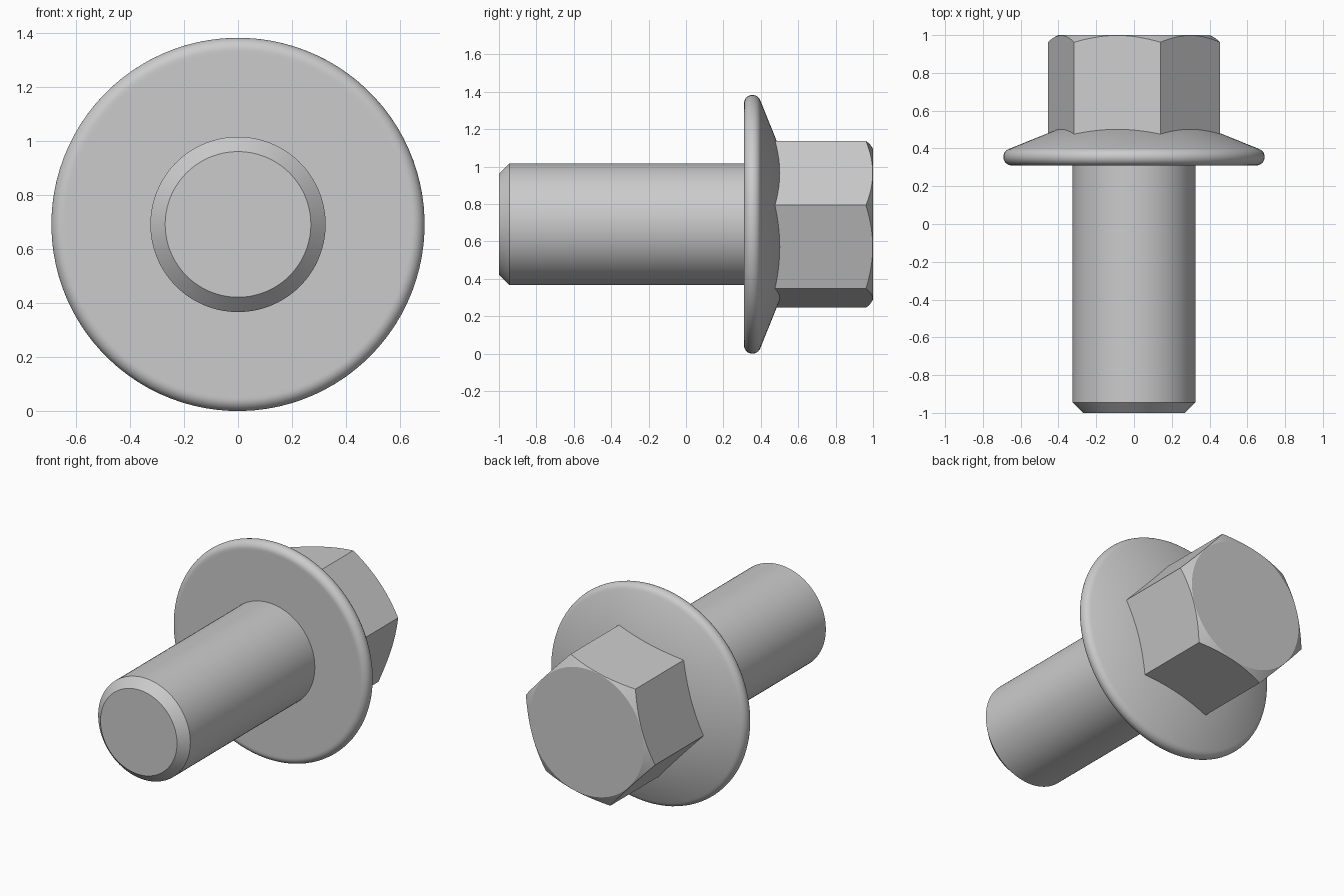
import bpy, bmesh
from math import cos, sin, tan, radians, pi

cube = bpy.data.objects.get("Cube")
if cube:
    bpy.data.objects.remove(cube, do_unlink=True)

SEGMENTS = 96
AXIS_HEIGHT = 0.692
TURN = radians(12.6)   # rotation of the hexagon about the bolt axis
APOTHEM = 0.405        # half the distance across the hexagon flats

steel = bpy.data.materials.new("grey steel")
steel.use_nodes = True
colour = (0.6, 0.6, 0.6, 1)
steel.diffuse_color = colour
steel.node_tree.nodes["Principled BSDF"].inputs["Base Color"].default_value = colour


def build(name, rings, sharp):
    """Skin a list of rings; each ring maps an angle to (radius, y)."""
    bm = bmesh.new()
    loops = []
    for ring in rings:
        loop = []
        for i in range(SEGMENTS):
            t = 2 * pi * i / SEGMENTS
            r, y = ring(t)
            loop.append(bm.verts.new((r * cos(t + TURN), y, AXIS_HEIGHT + r * sin(t + TURN))))
        loops.append(loop)
    for a, b in zip(loops, loops[1:]):
        for i in range(SEGMENTS):
            j = (i + 1) % SEGMENTS
            bm.faces.new((a[i], a[j], b[j], b[i]))
    bm.faces.new(loops[0])
    bm.faces.new(loops[-1])
    bmesh.ops.recalc_face_normals(bm, faces=bm.faces)
    mesh = bpy.data.meshes.new(name)
    bm.to_mesh(mesh)
    bm.free()
    mesh.materials.append(steel)
    mesh.shade_smooth()
    mesh.set_sharp_from_angle(angle=radians(sharp))
    bpy.context.collection.objects.link(bpy.data.objects.new(name, mesh))


def lathe(name, profile, sharp=25):
    build(name, [lambda t, p=p: p for p in profile], sharp)


# Shank with a chamfered tip
lathe("shank", [(0.27, -1), (0.325, -0.945), (0.325, 0.33)])

# Flange: flat bearing face, rounded rim and conical back
RIM, RIM_R, RIM_Y, SLOPE = 0.045, 0.647, 0.355, 22
rim = []
for i in range(15):
    a = radians(-90 + (180 - SLOPE) * i / 14)
    rim.append((RIM_R + RIM * cos(a), RIM_Y + RIM * sin(a)))
end_r, end_y = rim[-1]
cone = [(r, end_y + (end_r - r) * tan(radians(SLOPE))) for r in (end_r - 0.01, 0.38)]
lathe("flange", [(0.3, 0.31), (RIM_R - 0.01, 0.31)] + rim + cone)


# Hexagonal head, its end trimmed by a shallow cone
def hex_radius(t):
    return APOTHEM / cos(t % (pi / 3) - pi / 6)


CAP = APOTHEM - 0.003
build("hex_head", [
    lambda t: (hex_radius(t), 0.42),
    lambda t: (hex_radius(t), 1 - (hex_radius(t) - CAP) * tan(radians(30))),
    lambda t: (CAP, 1),
], 20)
